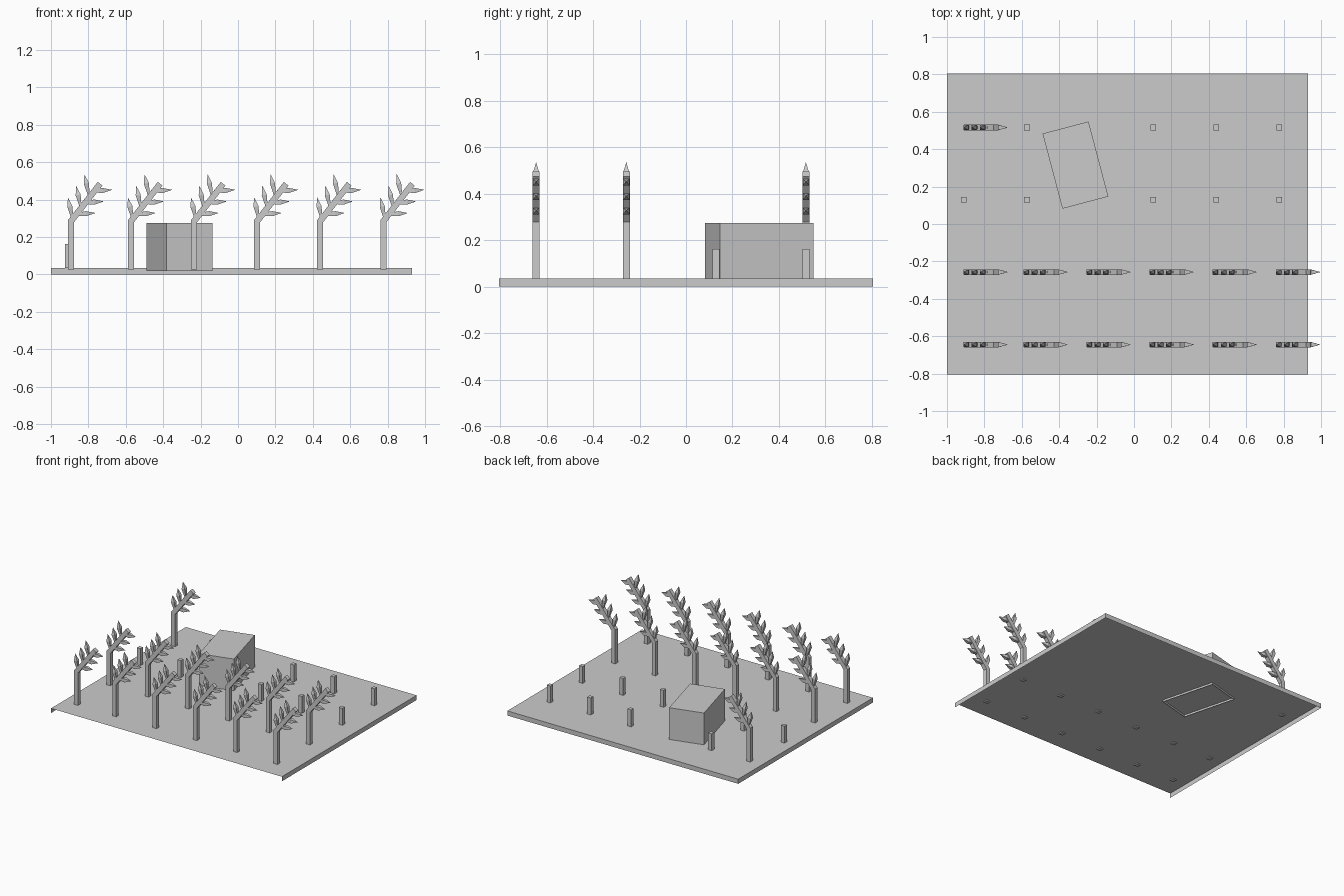
import bpy, bmesh, math
from mathutils import Vector

if "Cube" in bpy.data.objects:
    bpy.data.objects.remove(bpy.data.objects["Cube"])


def make(name, bm):
    bmesh.ops.recalc_face_normals(bm, faces=bm.faces[:])
    me = bpy.data.meshes.new(name)
    bm.to_mesh(me)
    bm.free()
    ob = bpy.data.objects.new(name, me)
    bpy.context.collection.objects.link(ob)
    return ob


def box(name, x0, x1, y0, y1, z0, z1, drop=()):
    """Box whose faces pointing along the directions in drop are left open."""
    bm = bmesh.new()
    bmesh.ops.create_cube(bm, size=1)
    for v in bm.verts:
        v.co = Vector((x0 + (v.co.x + .5) * (x1 - x0),
                       y0 + (v.co.y + .5) * (y1 - y0),
                       z0 + (v.co.z + .5) * (z1 - z0)))
    bm.normal_update()
    gone = [f for f in bm.faces if any(f.normal.dot(Vector(d)) > .9 for d in drop)]
    bmesh.ops.delete(bm, geom=gone, context='FACES')
    return make(name, bm)


def add_leaf(bm, x, z, degrees):
    """Square-section leaf: narrow base, widest past the middle, pointed tip."""
    a = math.radians(degrees)
    along = Vector((math.cos(a), 0, math.sin(a)))
    side = Vector((-math.sin(a), 0, math.cos(a)))
    across = Vector((0, 1, 0))
    base = Vector((x, 0, z))
    rings = []
    for d, h in ((0, .006), (.062, .0135)):
        rings.append([bm.verts.new(base + along * d + side * h * s + across * h * t)
                      for s, t in ((-1, -1), (1, -1), (1, 1), (-1, 1))])
    tip = bm.verts.new(base + along * .112)
    bm.faces.new(rings[0])
    for i in range(4):
        j = (i + 1) % 4
        bm.faces.new((rings[0][i], rings[0][j], rings[1][j], rings[1][i]))
        bm.faces.new((rings[1][i], rings[1][j], tip))


def tree_mesh():
    bm = bmesh.new()
    # bent trunk
    profile = [(-.016, .027), (.016, .027), (.016, .279),
               (.168, .475), (.143, .495), (-.016, .291)]
    f = bm.faces.new([bm.verts.new((x, -.015, z)) for x, z in profile])
    ext = bmesh.ops.extrude_face_region(bm, geom=[f])["geom"]
    for v in ext:
        if isinstance(v, bmesh.types.BMVert):
            v.co.y = .015
    # three pairs of leaves
    for i in range(3):
        dx, dz = -.044 * i, -.062 * i
        add_leaf(bm, .108 + dx, .445 + dz, 4)
        add_leaf(bm, .095 + dx, .427 + dz, 102)
    return bm


# ground slab, open at the front and below
box("ground", -1, .93, -.805, .805, 0, .035, drop=((0, 0, -1), (0, -1, 0)))

# turned hut, open below
hut = box("hut", -.127, .127, -.2075, .2075, .02, .275, drop=((0, 0, -1),))
hut.location = (-.313, .315, 0)
hut.rotation_euler.z = math.radians(14.8)

# trees: two full rows and one alone at the back
cols = [-.91, -.572, -.235, .102, .439, .777]
rows = [-.645, -.257, .13, .516]
tree_cols = [-.893] + cols[1:]
first = make("tree", tree_mesh())
first.location = (tree_cols[0], rows[3], 0)
for y in rows[:2]:
    for x in tree_cols:
        t = bpy.data.objects.new("tree", first.data)
        t.location = (x, y, 0)
        bpy.context.collection.objects.link(t)

# stumps in the cleared rows
for r in (2, 3):
    for c, x in enumerate(cols):
        if c == 2 or (r == 3 and c == 0):
            continue
        y = rows[r]
        box("stump", x - .015, x + .015, y - .015, y + .015, .035, .163)
